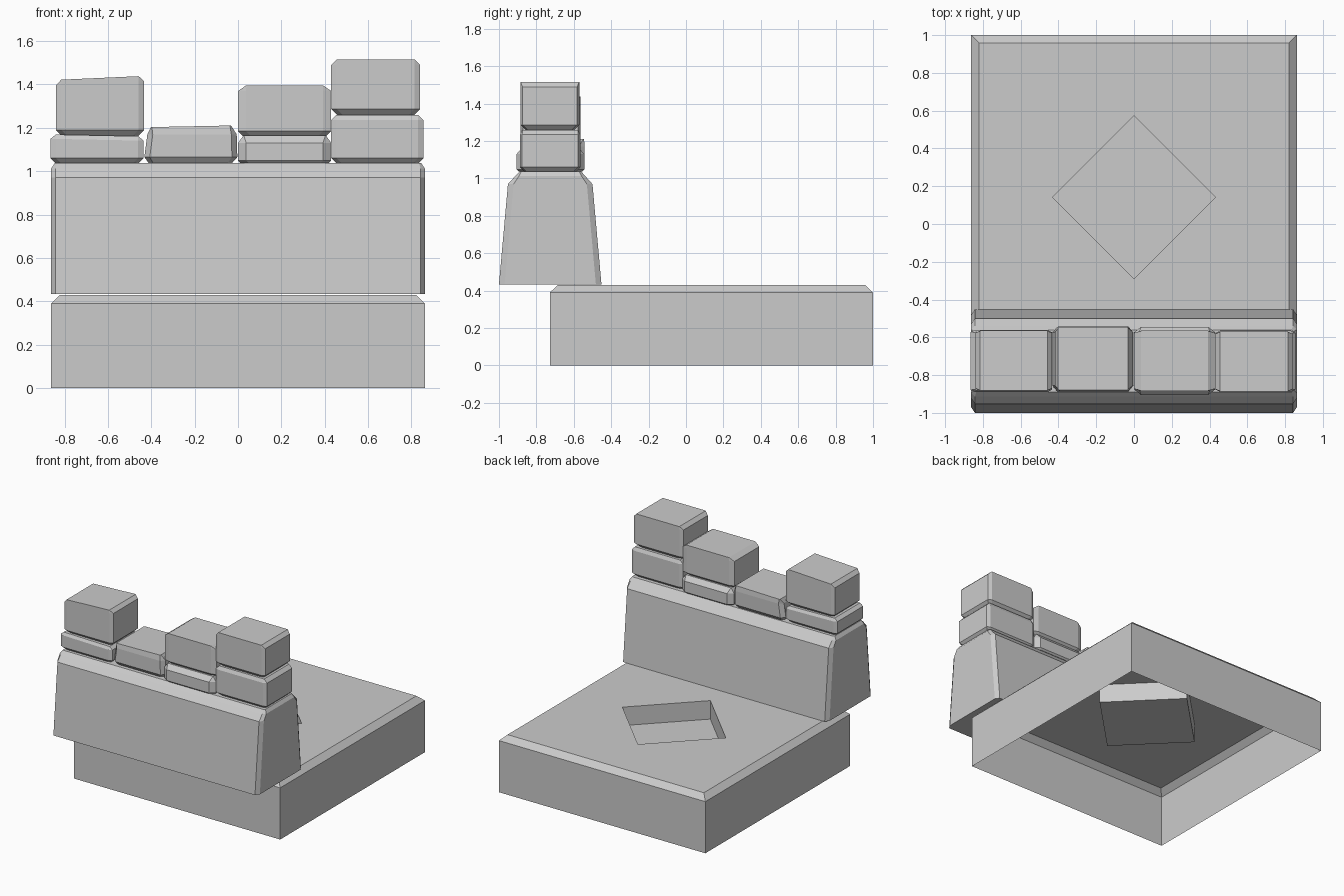
import bpy, bmesh

if "Cube" in bpy.data.objects:
    bpy.data.objects.remove(bpy.data.objects["Cube"])


def finish(name, bm):
    bmesh.ops.remove_doubles(bm, verts=bm.verts, dist=1e-5)
    bm.normal_update()
    me = bpy.data.meshes.new(name)
    bm.to_mesh(me)
    bm.free()
    ob = bpy.data.objects.new(name, me)
    bpy.context.collection.objects.link(ob)
    return ob


def ring_verts(bm, z, x0, x1, y0, y1, cx=0.02, cy=0.02, slope=0.0):
    """Rectangle with cut corners; slope tilts it along x."""
    pts = [(x0 + cx, y0), (x1 - cx, y0), (x1, y0 + cy), (x1, y1 - cy),
           (x1 - cx, y1), (x0 + cx, y1), (x0, y1 - cy), (x0, y0 + cy)]
    xm = (x0 + x1) / 2
    return [bm.verts.new((x, y, z + slope * (x - xm))) for x, y in pts]


def loft(name, rings):
    bm = bmesh.new()
    loops = [ring_verts(bm, *r) for r in rings]
    for a, b in zip(loops, loops[1:]):
        for i in range(8):
            j = (i + 1) % 8
            bm.faces.new((a[i], a[j], b[j], b[i]))
    bm.faces.new(loops[0][::-1])
    bm.faces.new(loops[-1])
    return finish(name, bm)


def stone(name, x, y, z, bot=0.025, top_x=0.025, top_y=0.0, top_z=0.025,
          cx=0.025, cy=0.012, slope=0.0):
    """Chamfered block: bot = lower chamfer, top_* = upper chamfer."""
    (x0, x1), (y0, y1), (z0, z1) = x, y, z
    loft(name, [
        (z0, x0 + bot, x1 - bot, y0 + bot, y1 - bot, cx, cy),
        (z0 + bot, x0, x1, y0, y1, cx, cy),
        (z1 - top_z, x0, x1, y0, y1, cx, cy, slope),
        (z1, x0 + top_x, x1 - top_x, y0 + top_y, y1 - top_y, 0.002, 0.002, slope)])


# Floor slab: open underneath, bevelled rim, diamond pit
bm = bmesh.new()


def square(z, x, y0, y1):
    return [bm.verts.new(p) for p in
            ((-x, y0, z), (x, y0, z), (x, y1, z), (-x, y1, z))]


def diamond(z, r=0.432, yc=0.142):
    return [bm.verts.new(p) for p in
            ((0, yc - r, z), (r, yc, z), (0, yc + r, z), (-r, yc, z))]


low, mid, top = (square(0, 0.862, -0.728, 1), square(0.39, 0.862, -0.728, 1),
                 square(0.43, 0.82, -0.686, 0.958))
rim, pit = diamond(0.43), diamond(0.29)
for i in range(4):
    j = (i + 1) % 4
    for a, b in ((low, mid), (mid, top), (rim, pit)):
        bm.faces.new((a[i], a[j], b[j], b[i]))
    bm.faces.new((top[i], top[j], rim[i]))
    bm.faces.new((top[j], rim[j], rim[i]))
bm.faces.new(pit)
finish("floor_slab", bm)

# Parapet wall with sloping sides
loft("parapet_wall", [
    (0.434, -0.862, 0.862, -1.0, -0.452, 0.02, 0.03),
    (0.97, -0.862, 0.862, -0.952, -0.5, 0.02, 0.03),
    (1.012, -0.862, 0.862, -0.914, -0.538, 0.02, 0.02),
    (1.037, -0.845, 0.845, -0.89, -0.56, 0.01, 0.01)])

# Lower course of stones
stone("lower_stone_1", (-0.865, -0.435), (-0.89, -0.56), (1.035, 1.165),
      top_y=0.012, top_z=0.02, slope=-0.02)
loft("lower_stone_2", [
    (1.035, -0.41, -0.03, -0.86, -0.57, 0.02, 0.02),
    (1.065, -0.432, -0.003, -0.886, -0.545, 0.025, 0.03),
    (1.17, -0.418, -0.006, -0.886, -0.542, 0.025, 0.03),
    (1.207, -0.402, -0.032, -0.88, -0.545, 0.005, 0.005, 0.02)])
stone("lower_stone_3", (0.0, 0.43), (-0.906, -0.544), (1.037, 1.165),
      bot=0.012, top_y=0.03, top_z=0.035, cx=0.038, cy=0.03)
stone("lower_stone_4", (0.43, 0.856), (-0.888, -0.565), (1.035, 1.26),
      top_y=0.012)

# Upper course of stones
stone("upper_stone_1", (-0.84, -0.433), (-0.882, -0.565), (1.16, 1.43),
      bot=0.03, slope=0.045)
stone("upper_stone_3", (0.0, 0.43), (-0.884, -0.565), (1.16, 1.395),
      top_x=0.037, cx=0.037)
stone("upper_stone_4", (0.43, 0.84), (-0.886, -0.57), (1.257, 1.515),
      bot=0.03)
